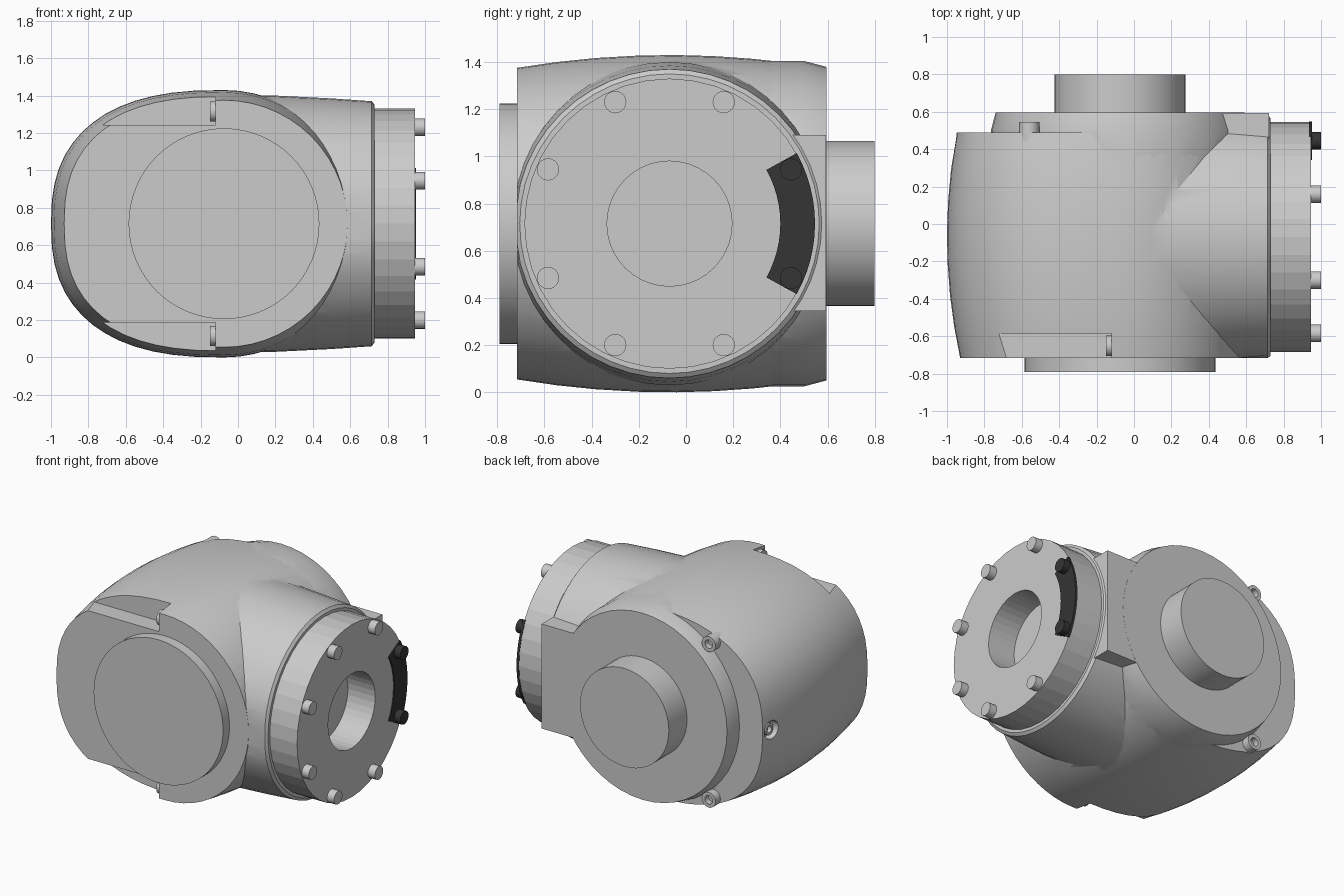
import bpy, bmesh
from math import pi, sin, cos, radians, copysign

if "Cube" in bpy.data.objects:
    bpy.data.objects.remove(bpy.data.objects["Cube"])

CX, CY, CZ = -0.075, -0.07, 0.715      # axes of the two crossing barrels


def finish(name, bm, smooth=30, mat=None):
    bmesh.ops.recalc_face_normals(bm, faces=bm.faces[:])
    me = bpy.data.meshes.new(name)
    bm.to_mesh(me)
    bm.free()
    ob = bpy.data.objects.new(name, me)
    bpy.context.collection.objects.link(ob)
    if mat:
        me.materials.append(mat)
    if smooth:
        shade(ob, smooth)
    return ob


def shade(ob, angle):
    bpy.ops.object.select_all(action='DESELECT')
    bpy.context.view_layer.objects.active = ob
    ob.select_set(True)
    bpy.ops.object.shade_smooth_by_angle(angle=radians(angle))


def loft(name, rings, closed=False, **kw):
    """Skin rings of points; cap the ends, or join last to first."""
    bm = bmesh.new()
    vs = [[bm.verts.new(p) for p in r] for r in rings]
    n = len(vs[0])
    pairs = list(zip(vs, vs[1:])) + ([(vs[-1], vs[0])] if closed else [])
    for a, b in pairs:
        for i in range(n):
            bm.faces.new((a[i], a[(i + 1) % n], b[(i + 1) % n], b[i]))
    if not closed:
        bm.faces.new(vs[0])
        bm.faces.new(vs[-1])
    return finish(name, bm, **kw)


def lathe(name, axis, c, profile, segs=48, ylim=(-9, 9), **kw):
    """Revolve (radius, position) pairs about x or y through centre c."""
    rings = []
    for r, a in profile:
        ring = []
        for i in range(segs):
            t = 2 * pi * i / segs
            u, v = c[0] + r * cos(t), c[1] + r * sin(t)
            ring.append((a, min(max(u, ylim[0]), ylim[1]), v) if axis == 'x' else (u, a, v))
        rings.append(ring)
    return loft(name, rings, **kw)


def box(name, lo, hi):
    bm = bmesh.new()
    bmesh.ops.create_cube(bm, size=1)
    for v in bm.verts:
        v.co = [(l + h) / 2 + k * (h - l) for l, h, k in zip(lo, hi, v.co)]
    return finish(name, bm, smooth=0)


def boolean(ob, other, op):
    m = ob.modifiers.new('bool', 'BOOLEAN')
    m.operation, m.object, m.solver = op, other, 'EXACT'
    bpy.context.view_layer.objects.active = ob
    bpy.ops.object.modifier_apply(modifier=m.name)
    bpy.data.objects.remove(other)


# main barrel along y: round on the right, squarish bulge on the left
def section(y, n=56):
    s = 1 - 0.077 * ((y - CY) / 0.65) ** 2
    pts = []
    for i in range(n):
        t = 2 * pi * i / n
        c, d = cos(t), sin(t)
        if c < -1e-6:
            e = 2 / 2.5
            x, z = -0.925 * abs(c) ** e, 0.715 * copysign(abs(d) ** e, d)
        else:
            x, z = 0.715 * c, 0.715 * d
        pts.append((CX + s * x, y, CZ + s * z))
    return pts


body = loft('housing', [section(y) for y in (-0.717, -0.55, -0.38, -0.2, -0.04, 0.12, 0.28, 0.4, 0.49)])

# round back shoulder, output barrel along x, and flat tab on the back
boolean(body, lathe('shoulder', 'y', (CX, CZ), [(0.69, 0.3), (0.69, 0.5), (0.665, 0.595)]), 'UNION')
boolean(body, lathe('output_barrel', 'x', (CY, CZ),
                    [(0.69, CX), (0.685, 0.2), (0.67, 0.5), (0.655, 0.715), (0.635, 0.73)],
                    ylim=(-0.716, 0.594)), 'UNION')
boolean(body, box('tab', (0.2, 0.3, 0.345), (0.722, 0.5945, 1.09)), 'UNION')

# stepped pockets at the front corners, screw recess in the left side
for s in (-1, 1):
    z0, z1 = sorted((CZ + s * 0.528, CZ + s * 0.9))
    boolean(body, box('pocket', (-1.1, -0.9, z0), (-0.12, -0.585, z1)), 'DIFFERENCE')
boolean(body, lathe('recess', 'x', (0.41, CZ), [(0.065, -1.1), (0.065, -0.91)], segs=20), 'DIFFERENCE')
shade(body, 28)

# front cover and rear shaft
lathe('front_cover', 'y', (CX, CZ), [(0.51, -0.79), (0.51, -0.70)], segs=64)
lathe('rear_shaft', 'y', (CX, CZ), [(0.35, 0.58), (0.35, 0.80)])

# flange ring with central bore
lathe('flange', 'x', (CY, CZ), [(0.615, 0.72), (0.615, 0.945), (0.265, 0.945), (0.265, 0.72)],
      segs=40, closed=True, smooth=0)

# flange bolts, the two on the back side are dark
dark = bpy.data.materials.new('dark')
dark.diffuse_color = (0.035, 0.035, 0.035, 1)
dark.use_nodes = True
dark.node_tree.nodes["Principled BSDF"].inputs["Base Color"].default_value = dark.diffuse_color
for dy, dz in ((0.23, 0.515), (0.515, 0.23)):
    for sy in (-1, 1):
        for sz in (-1, 1):
            black = dy > 0.5 and sy > 0
            lathe('flange_bolt', 'x', (CY + sy * dy, CZ + sz * dz), [(0.047, 0.93), (0.047, 1.0)],
                  segs=20, mat=dark if black else None)

# dark curved marker plate
arc = []
for i in range(13):
    t = radians(-29 + 58 * i / 12)
    arc.append([(x, CY + r * cos(t), CZ + r * sin(t))
                for r, x in ((0.47, 0.935), (0.617, 0.935), (0.617, 0.953), (0.47, 0.953))])
loft('marker_plate', arc, mat=dark)


# socket screws in the corner pockets and on the left side
def screw(name, axis, c, a, b, r):
    d = a + 0.6 * (b - a)
    lathe(name, axis, c, [(r, a), (r, b), (r * 0.55, b), (r * 0.55, d)], segs=18)


for s in (-1, 1):
    screw('front_screw', 'x', (-0.652, CZ + s * 0.6), -0.10, -0.15, 0.055)
    screw('back_screw', 'y', (-0.56, CZ + s * 0.555), 0.44, 0.545, 0.055)
screw('side_screw', 'x', (0.41, CZ), -0.88, -0.945, 0.042)
